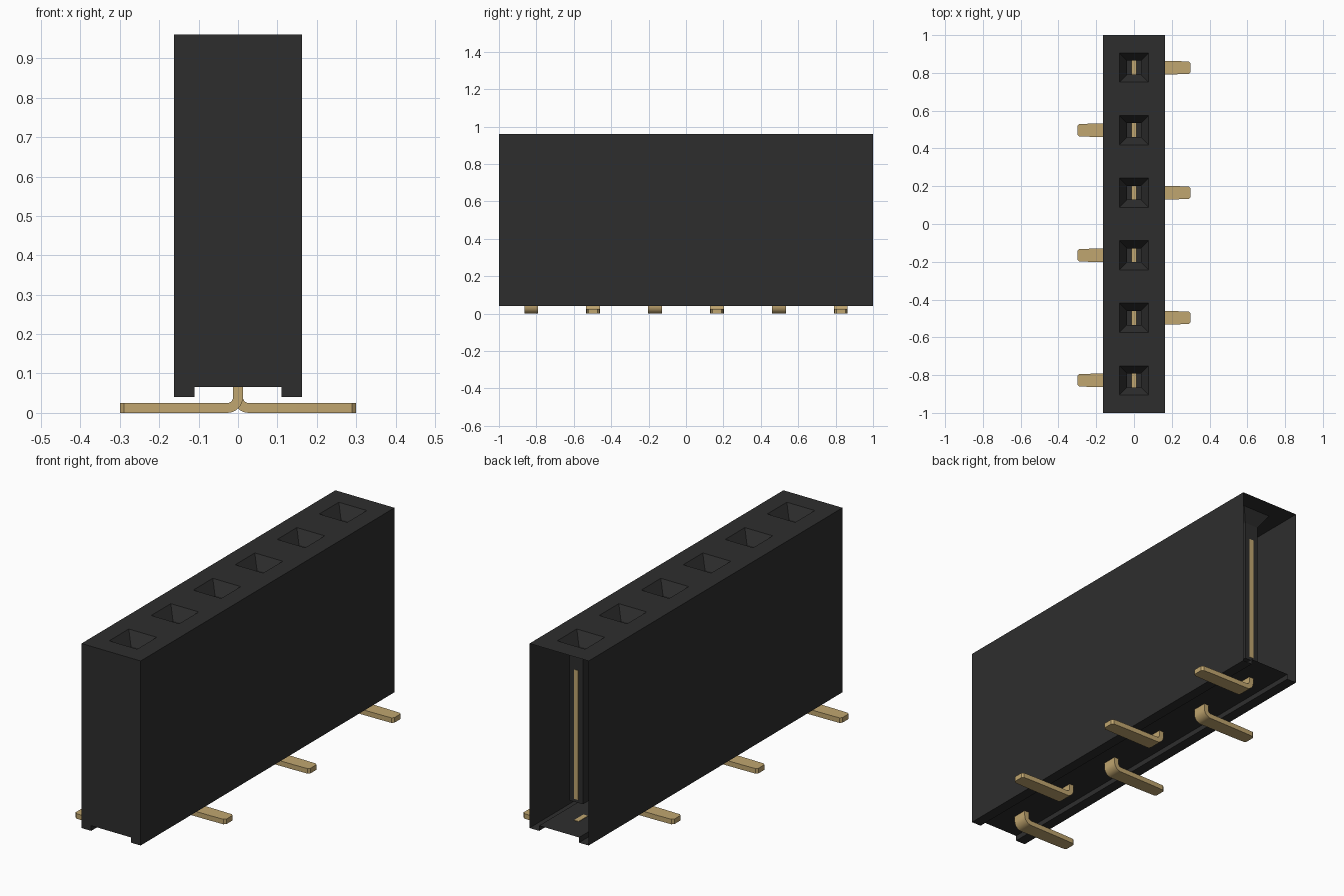
import bpy, bmesh, math

if "Cube" in bpy.data.objects:
    bpy.data.objects.remove(bpy.data.objects["Cube"], do_unlink=True)

COUNT, PITCH = 6, 0.331
HALF_X, TOP, BASE, FLOOR, RIB = 0.163, 0.96, 0.04, 0.066, 0.11
centres = [(i - (COUNT - 1) / 2) * PITCH for i in range(COUNT)]


def material(name, colour, rough):
    m = bpy.data.materials.new(name)
    m.use_nodes = True
    m.diffuse_color = (*colour, 1)
    shader = next(n for n in m.node_tree.nodes if n.type == 'BSDF_PRINCIPLED')
    shader.inputs["Base Color"].default_value = (*colour, 1)
    shader.inputs["Roughness"].default_value = rough
    return m


black = material("black plastic", (0.027, 0.027, 0.027), 0.7)
gold = material("gold metal", (0.53, 0.38, 0.16), 0.5)


def finish(bm, name, mat):
    bmesh.ops.remove_doubles(bm, verts=bm.verts, dist=0.0001)
    bmesh.ops.recalc_face_normals(bm, faces=bm.faces)
    mesh = bpy.data.meshes.new(name)
    bm.to_mesh(mesh)
    bm.free()
    mesh.materials.append(mat)
    ob = bpy.data.objects.new(name, mesh)
    bpy.context.collection.objects.link(ob)
    return ob


def bridge(bm, a, b, closed=True):
    n = len(a)
    for i in range(n if closed else n - 1):
        j = (i + 1) % n
        bm.faces.new((a[i], a[j], b[j], b[i]))


def rect(bm, hx, y0, y1, z):
    return [bm.verts.new(p) for p in
            ((-hx, y0, z), (hx, y0, z), (hx, y1, z), (-hx, y1, z))]


# Housing: thin channel shell, closed at the front end and open at the back end
bm = bmesh.new()
section = [(HALF_X, TOP), (HALF_X, BASE), (RIB, BASE), (RIB, FLOOR)]
section += [(-x, z) for x, z in reversed(section)]
edges = [-1] + [y + PITCH / 2 for y in centres[:-1]] + [1]
rings = [[bm.verts.new((x, y, z)) for x, z in section] for y in edges]
for a, b in zip(rings, rings[1:]):
    bridge(bm, a, b, closed=False)
bm.faces.new(rings[0])

# Sockets: top surround, funnel, square shaft and shaft bottom
for y, y0, y1 in zip(centres, edges, edges[1:]):
    loops = [rect(bm, HALF_X, y0, y1, TOP)]
    for half, z in ((0.077, TOP), (0.037, 0.90), (0.037, 0.16)):
        loops.append(rect(bm, half, y - half, y + half, z))
    for a, b in zip(loops, loops[1:]):
        bridge(bm, a, b)
    bm.faces.new(loops[-1])
finish(bm, "housing", black)


# Contact blades inside the shafts
def contact_blade(y, number):
    bm = bmesh.new()
    low = rect(bm, 0.012, y - 0.039, y + 0.039, 0.175)
    high = rect(bm, 0.012, y - 0.039, y + 0.039, 0.82)
    bridge(bm, low, high)
    bm.faces.new(low)
    bm.faces.new(high)
    finish(bm, f"contact_blade_{number}", gold)


# Surface-mount leads: stub, rounded bend, foot with a tapered tip
def lead(y, side, number):
    t, r_in, r_out = 0.0125, 0.015, 0.04
    cx, cz = r_out - t, r_out
    pairs = [((-t, FLOOR + 0.002), (t, FLOOR + 0.002), 0.037)]
    for k in range(9):
        a = math.pi + k * math.pi / 16
        c, s = math.cos(a), math.sin(a)
        pairs.append(((cx + r_out * c, cz + r_out * s),
                      (cx + r_in * c, cz + r_in * s), 0.037))
    for x, w in ((0.22, 0.035), (0.29, 0.033), (0.30, 0.024)):
        pairs.append(((x, 0), (x, 2 * t), w))
    bm = bmesh.new()
    loops = []
    for lo, hi, w in pairs:
        loops.append([bm.verts.new((side * x, y + dy, z)) for (x, z), dy in
                      ((lo, -w), (hi, -w), (hi, w), (lo, w))])
    for a, b in zip(loops, loops[1:]):
        bridge(bm, a, b)
    bm.faces.new(loops[0])
    bm.faces.new(loops[-1])
    ob = finish(bm, f"lead_{number}", gold)
    bpy.ops.object.select_all(action='DESELECT')
    ob.select_set(True)
    bpy.context.view_layer.objects.active = ob
    bpy.ops.object.shade_smooth_by_angle(angle=math.radians(30))


for i, y in enumerate(centres):
    contact_blade(y, i + 1)
    lead(y, 1 if i % 2 else -1, i + 1)
